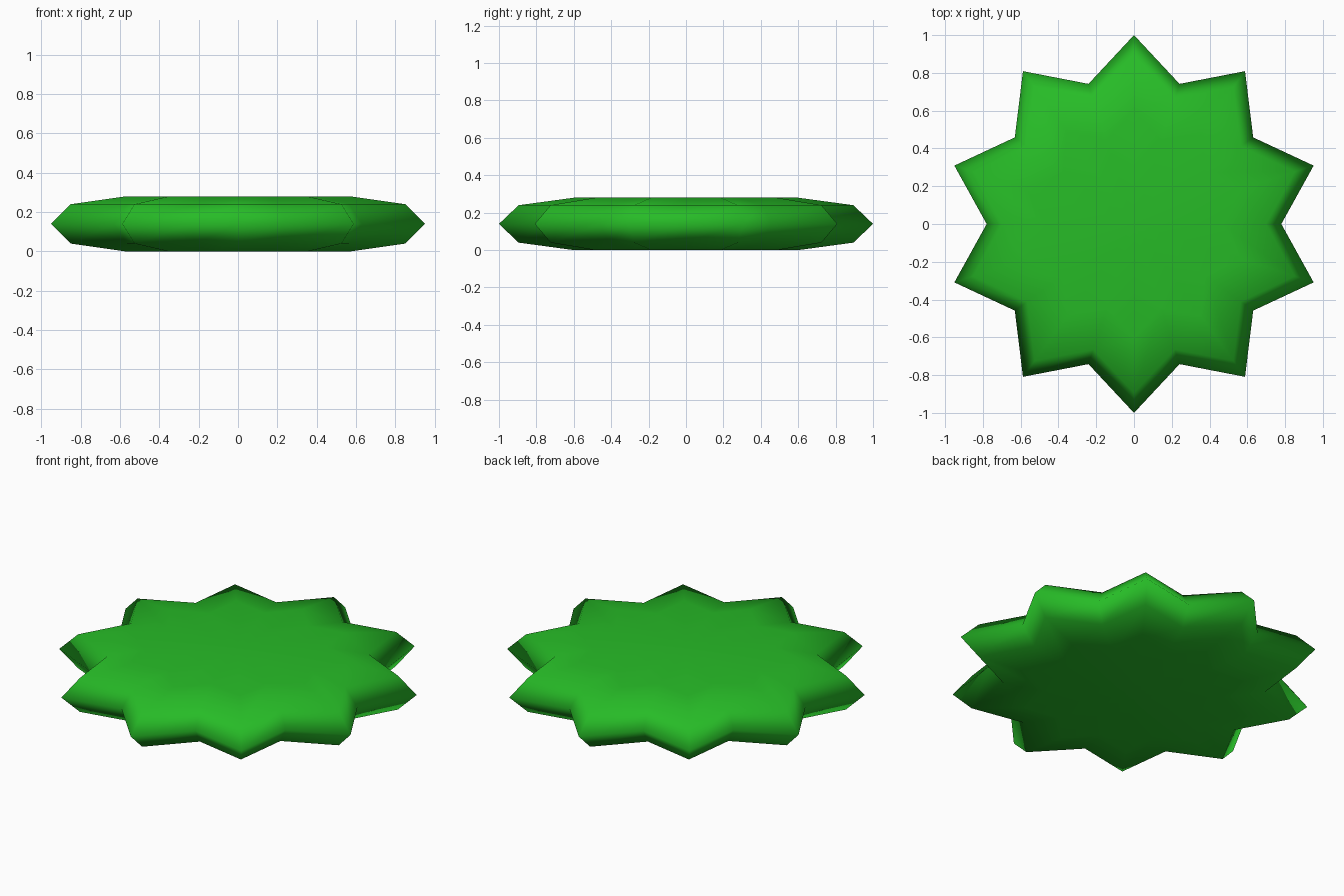
import bpy, bmesh
from math import pi, cos, sin

if "Cube" in bpy.data.objects:
    bpy.data.objects.remove(bpy.data.objects["Cube"])

POINTS = 10
TIP, VALLEY = 1.0, 0.78
# (scale, height) of each star-shaped ring, bottom to top
RINGS = [(0.6, 0.0), (0.895, 0.04), (1.0, 0.14), (0.895, 0.24), (0.6, 0.28)]


def star_ring(bm, scale, z):
    verts = []
    for i in range(POINTS * 2):
        r = (TIP if i % 2 == 0 else VALLEY) * scale
        a = pi / 2 + i * pi / POINTS
        verts.append(bm.verts.new((r * cos(a), r * sin(a), z)))
    return verts


bm = bmesh.new()
rings = [star_ring(bm, s, z) for s, z in RINGS]
n = POINTS * 2

# Bevelled rim
for low, high in zip(rings, rings[1:]):
    for i in range(n):
        j = (i + 1) % n
        bm.faces.new((low[i], low[j], high[j], high[i]))

# Flat top and bottom as fans around a centre point
for ring, z in ((rings[0], RINGS[0][1]), (rings[-1], RINGS[-1][1])):
    centre = bm.verts.new((0, 0, z))
    for i in range(n):
        bm.faces.new((ring[i], ring[(i + 1) % n], centre))

bmesh.ops.recalc_face_normals(bm, faces=bm.faces)
for f in bm.faces:
    f.smooth = True

mesh = bpy.data.meshes.new("star_leaf")
bm.to_mesh(mesh)
bm.free()
star = bpy.data.objects.new("star_leaf", mesh)
bpy.context.collection.objects.link(star)

# Green material
mat = bpy.data.materials.new("green")
mat.diffuse_color = (0.02, 0.5, 0.02, 1)
mat.use_nodes = True
mat.node_tree.nodes["Principled BSDF"].inputs["Base Color"].default_value = mat.diffuse_color
mesh.materials.append(mat)
